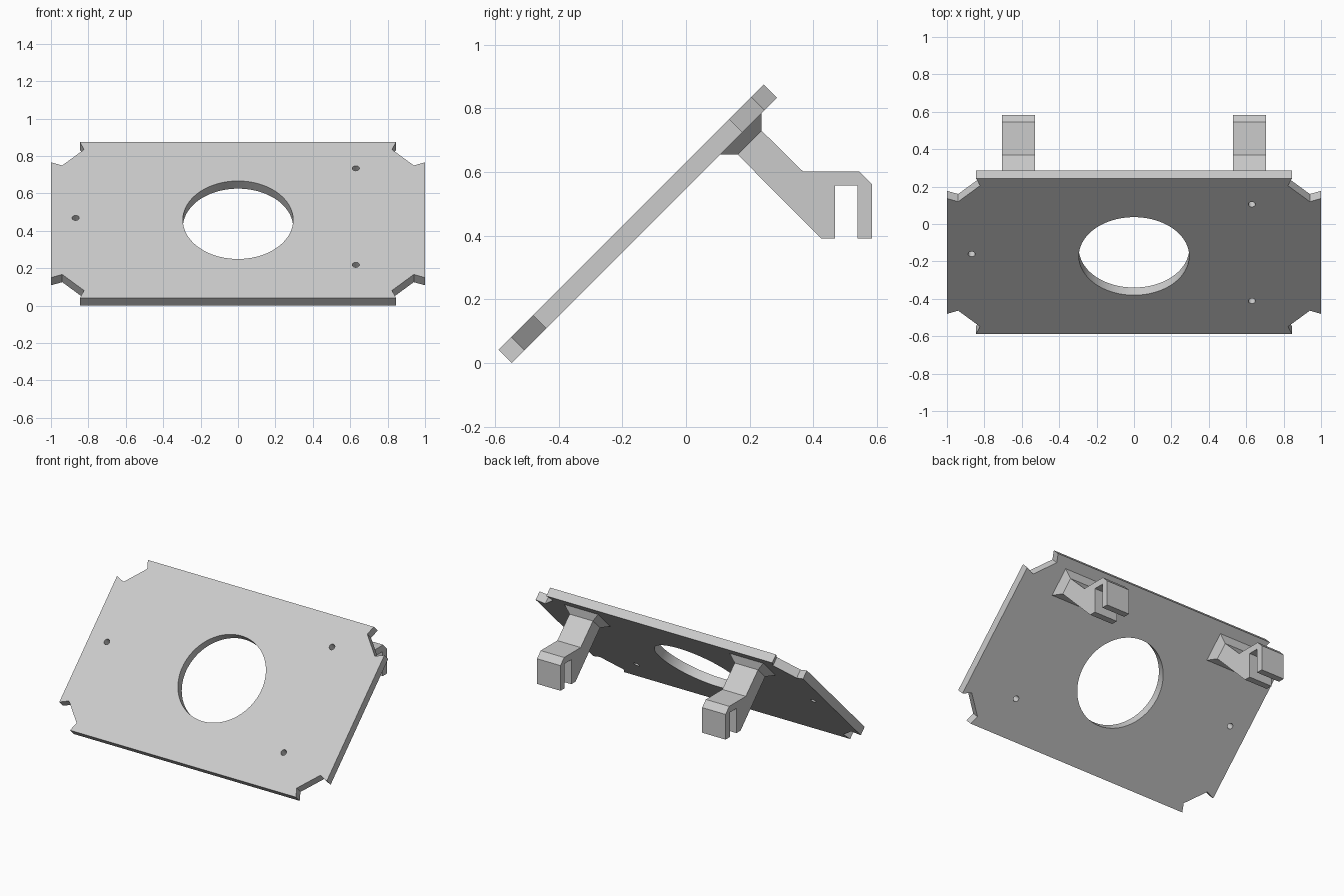
import bpy, bmesh, math
from mathutils import Vector

if "Cube" in bpy.data.objects:
    bpy.data.objects.remove(bpy.data.objects["Cube"], do_unlink=True)

GREY = (0.6, 0.6, 0.6, 1)
mat = bpy.data.materials.new("light grey")
mat.use_nodes = True
mat.diffuse_color = GREY
mat.node_tree.nodes["Principled BSDF"].inputs["Base Color"].default_value = GREY

THICK = 0.058
HALF = 0.589  # half the plate's length along its slope


def prism(bm, points, offset):
    """Extrude a closed outline by an offset vector."""
    face = bm.faces.new([bm.verts.new(p) for p in points])
    ext = bmesh.ops.extrude_face_region(bm, geom=[face])
    verts = [g for g in ext["geom"] if isinstance(g, bmesh.types.BMVert)]
    bmesh.ops.translate(bm, verts=verts, vec=offset)
    bmesh.ops.recalc_face_normals(bm, faces=bm.faces)


def finish(name, bm):
    mesh = bpy.data.meshes.new(name)
    bm.to_mesh(mesh)
    bm.free()
    mesh.materials.append(mat)
    obj = bpy.data.objects.new(name, mesh)
    bpy.context.collection.objects.link(obj)
    return obj


def activate(obj):
    bpy.ops.object.select_all(action='DESELECT')
    obj.select_set(True)
    bpy.context.view_layer.objects.active = obj


# Plate outline: one notched corner mirrored to all four
corner = [(1, 0.436), (0.94, 0.412), (0.823, 0.533), (0.845, HALF)]
outline = []
for sx, sy in ((1, 1), (-1, 1), (-1, -1), (1, -1)):
    part = [(sx * x, sy * y, 0) for x, y in corner]
    outline += part if sx * sy > 0 else part[::-1]
bm = bmesh.new()
prism(bm, outline, (0, 0, -THICK))
plate = finish("sloped_plate", bm)

# Large round opening and three small screw holes
bm = bmesh.new()
for x, y, radius, sides in ((0, 0, 0.295, 96), (0.63, 0.391, 0.019, 24),
                            (0.63, -0.339, 0.019, 24), (-0.868, 0.016, 0.019, 24)):
    ring = bmesh.ops.create_cone(bm, cap_ends=True, segments=sides,
                                 radius1=radius, radius2=radius, depth=0.3)
    bmesh.ops.translate(bm, verts=ring["verts"], vec=(x, y, 0))
cutter = finish("hole_cutter", bm)
cutter.hide_render = True
mod = plate.modifiers.new("holes", 'BOOLEAN')
mod.operation = 'DIFFERENCE'
mod.solver = 'EXACT'
mod.object = cutter
activate(plate)
bpy.ops.object.modifier_apply(modifier=mod.name)
bpy.data.objects.remove(cutter, do_unlink=True)
bpy.ops.object.shade_smooth_by_angle(angle=math.radians(30))

# Lean the plate back
plate.rotation_euler.x = math.radians(45)
plate.location = (0, -0.172, 0.458)

# Hook brackets behind the plate, each with a flared foot
hook = [(0.162, 0.655), (0.237, 0.73), (0.368, 0.601), (0.545, 0.601),
        (0.584, 0.561), (0.584, 0.391), (0.539, 0.391), (0.539, 0.557),
        (0.468, 0.557), (0.468, 0.391), (0.424, 0.391)]
WIDTH = 0.175
toward_plate = Vector((0, -1, 1)).normalized()
along_slope = Vector((0, 1, 1)).normalized()
FLARE = 0.041
for side, x in (("left", 0.53), ("right", -0.705)):
    bm = bmesh.new()
    prism(bm, [(x, y, z) for y, z in hook], (WIDTH, 0, 0))
    neck = max(bm.faces, key=lambda f: f.normal.dot(toward_plate)
               - f.calc_center_median().y * 0.1)
    foot = bmesh.ops.extrude_discrete_faces(bm, faces=[neck])["faces"][0]
    mid = foot.calc_center_median()
    for v in foot.verts:
        d = v.co - mid
        v.co += toward_plate * FLARE
        v.co.x += math.copysign(FLARE, d.x)
        v.co += along_slope * math.copysign(FLARE, d.dot(along_slope))
    finish(side + "_hook_bracket", bm)
